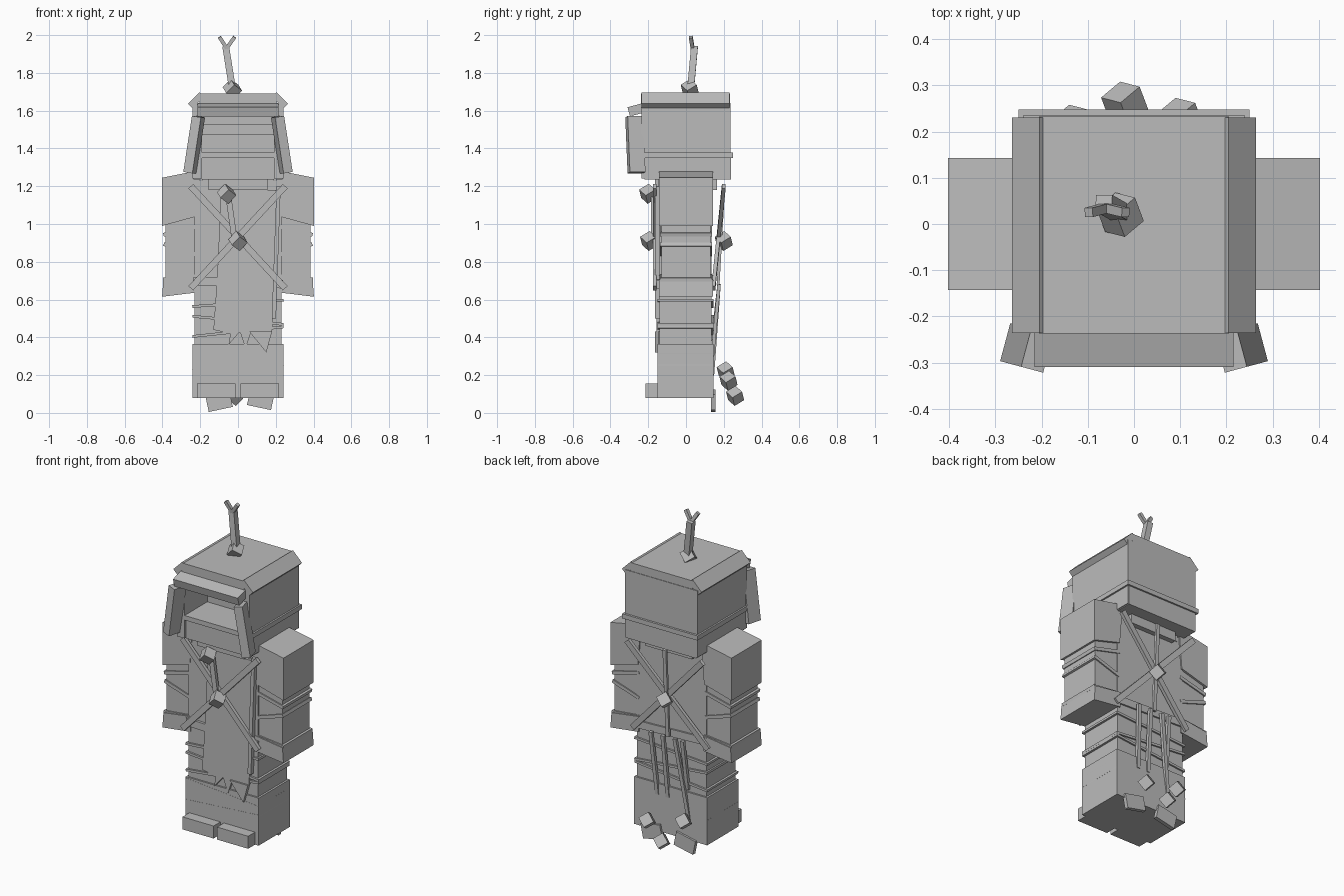
import bpy, bmesh, math
from mathutils import Vector, Matrix

cube = bpy.data.objects.get("Cube")
if cube:
    bpy.data.objects.remove(cube, do_unlink=True)

grey = bpy.data.materials.new("plain grey")
grey.use_nodes = True
colour = (0.5, 0.5, 0.5, 1)
grey.diffuse_color = colour
grey.node_tree.nodes["Principled BSDF"].inputs["Base Color"].default_value = colour


def finish(name, bm):
    bmesh.ops.recalc_face_normals(bm, faces=bm.faces)
    mesh = bpy.data.meshes.new(name)
    bm.to_mesh(mesh)
    bm.free()
    mesh.materials.append(grey)
    obj = bpy.data.objects.new(name, mesh)
    bpy.context.collection.objects.link(obj)
    return obj


def box(name, centre, size, turn=(0, 0, 0)):
    """Box turned by degrees about x, y and z."""
    bm = bmesh.new()
    bmesh.ops.create_cube(bm, size=1, matrix=Matrix.Diagonal((*size, 1)))
    obj = finish(name, bm)
    obj.location = centre
    obj.rotation_euler = [math.radians(a) for a in turn]
    return obj


def span(name, x, y, z):
    """Upright box given by its ranges."""
    return box(name, [(a + b) / 2 for a, b in (x, y, z)], [b - a for a, b in (x, y, z)])


def strip(name, start, end, width, depth):
    """Bar between two points, its depth facing y."""
    a, b = Vector(start), Vector(end)
    up = (b - a).normalized()
    side = Vector((0, 1, 0)).cross(up).normalized()
    rot = Matrix((side, up.cross(side), up)).transposed()
    obj = box(name, (a + b) / 2, (width, depth, (b - a).length))
    obj.rotation_euler = rot.to_euler()
    return obj


def plate(name, outline, y, depth):
    """Flat outline in x and z, thickened along y."""
    bm = bmesh.new()
    face = bm.faces.new([bm.verts.new((x, y, z)) for x, z in outline])
    out = bmesh.ops.extrude_face_region(bm, geom=[face])
    moved = [v for v in out["geom"] if isinstance(v, bmesh.types.BMVert)]
    bmesh.ops.translate(bm, verts=moved, vec=(0, depth, 0))
    return finish(name, bm)


def charm(name, place):
    return box(name, place, (0.062, 0.062, 0.062), (35, 30, 40))


# Body, legs and feet
span("torso", (-0.23, 0.23), (-0.14, 0.135), (0.65, 1.23))
span("neck", (-0.19, 0.19), (-0.145, 0.14), (1.2, 1.29))
span("collar", (-0.155, 0.155), (-0.165, 0.165), (1.18, 1.235))
span("legs", (-0.23, 0.23), (-0.14, 0.135), (0.2, 0.68))
span("boots", (-0.242, 0.242), (-0.15, 0.145), (0.08, 0.365))
box("belt", (0, -0.005, 0.69), (0.475, 0.3, 0.045), (0, 2, 0))
for x in (-0.115, 0.115):
    span("toe_cap", (x - 0.103, x + 0.103), (-0.215, -0.14), (0.08, 0.155))
for i, (z, tilt) in enumerate([(0.24, -4), (0.33, 5), (0.43, -6), (0.49, 5), (0.58, -4)]):
    box("leg_wrap", (0, -0.003, z), (0.485, 0.296, 0.014), (0, tilt, 0))

# Ragged coat front
plate("coat_front", [(-0.09, 1.18), (-0.11, 0.72), (-0.13, 0.44), (-0.04, 0.42),
                     (-0.05, 0.36), (0.01, 0.43), (0.04, 0.34), (0.07, 0.43),
                     (0.18, 0.43), (0.2, 0.72), (0.2, 1.18)], -0.155, 0.02)
strip("coat_edge", (0.215, -0.15, 1.2), (0.19, -0.15, 0.5), 0.022, 0.03)
plate("coat_hem", [(0.06, 0.43), (0.18, 0.43), (0.15, 0.32)], -0.165, 0.02)

# Arms with shoulder pads, cuffs and wraps
for s in (-1, 1):
    span("arm", *[tuple(sorted((s * 0.215, s * 0.385))), (-0.13, 0.13), (0.68, 1.18)])
    plate("shoulder_pad", [(s * 0.2, 1.285), (s * 0.402, 1.245), (s * 0.402, 0.99),
                           (s * 0.22, 1.04)], -0.143, 0.286)
    plate("cuff", [(s * 0.215, 0.73), (s * 0.395, 0.705), (s * 0.402, 0.615),
                   (s * 0.215, 0.638)], -0.143, 0.286)
    for z, tilt in ((0.965, 14), (0.865, -18), (0.715, 6)):
        box("arm_wrap", (s * 0.305, 0, z), (0.185, 0.275, 0.02), (0, s * tilt, 0))

# Hood shell and face
for s in (-1, 1):
    span("hood_side", tuple(sorted((s * 0.19, s * 0.24))), (-0.235, 0.23), (1.24, 1.64))
    box("hood_edge", (s * 0.222, -0.003, 1.655), (0.085, 0.466, 0.034), (0, s * 45, 0))
    box("hood_flap", (s * 0.232, -0.268, 1.42), (0.05, 0.085, 0.3), (0, -s * 9, s * 15))
span("hood_back", (-0.24, 0.24), (0.18, 0.235), (1.24, 1.64))
span("hood_top", (-0.205, 0.205), (-0.237, 0.232), (1.62, 1.69))
span("hood_base", (-0.235, 0.235), (-0.22, 0.238), (1.235, 1.36))
span("hood_band", (-0.25, 0.25), (-0.235, 0.248), (1.35, 1.378))
span("face", (-0.19, 0.19), (-0.02, 0.19), (1.37, 1.63))
span("brow", (-0.19, 0.19), (-0.06, -0.01), (1.47, 1.53))
box("brim", (0, -0.262, 1.605), (0.43, 0.085, 0.05), (15, 0, 0))

# Antler on top
charm("antler_base", (-0.03, 0.02, 1.715))
strip("antler_stem", (-0.03, 0.025, 1.72), (-0.065, 0.045, 1.94), 0.036, 0.036)
for x in (-0.098, -0.018):
    strip("antler_prong", (-0.06, 0.035, 1.93), (x, 0.025, 1.99), 0.02, 0.02)

# Crossed straps front and back
for s in (-1, 1):
    strip("front_strap", (s * -0.25, -0.165, 0.66), (s * 0.25, -0.165, 1.2), 0.034, 0.02)
    strip("back_strap", (s * -0.25, 0.145, 0.66), (s * 0.25, 0.2, 1.2), 0.034, 0.02)
strip("back_cord", (0, 0.2, 1.21), (0, 0.17, 0.68), 0.022, 0.015)
strip("front_cord", (-0.05, -0.175, 1.14), (-0.02, -0.175, 0.93), 0.03, 0.02)

# Cloth tails and loose plates at the back
for x, end, low in ((0.11, 0.09, 0.3), (0.03, 0.02, 0.3), (-0.05, -0.12, 0.2), (-0.1, -0.11, 0.38)):
    strip("back_tail", (x, 0.175, 0.68), (end, 0.14, low), 0.022, 0.018)
box("hem_plate", (-0.1, 0.145, 0.06), (0.13, 0.024, 0.085), (0, -12, 0))
box("hem_plate", (0.12, 0.145, 0.07), (0.13, 0.024, 0.085), (0, 12, 0))

# Small cube charms
for place in ((0, -0.195, 0.91), (-0.06, -0.2, 1.16), (0, 0.2, 0.91),
              (-0.02, 0.26, 0.09), (0.1, 0.225, 0.17), (-0.13, 0.21, 0.22)):
    charm("charm", place)
